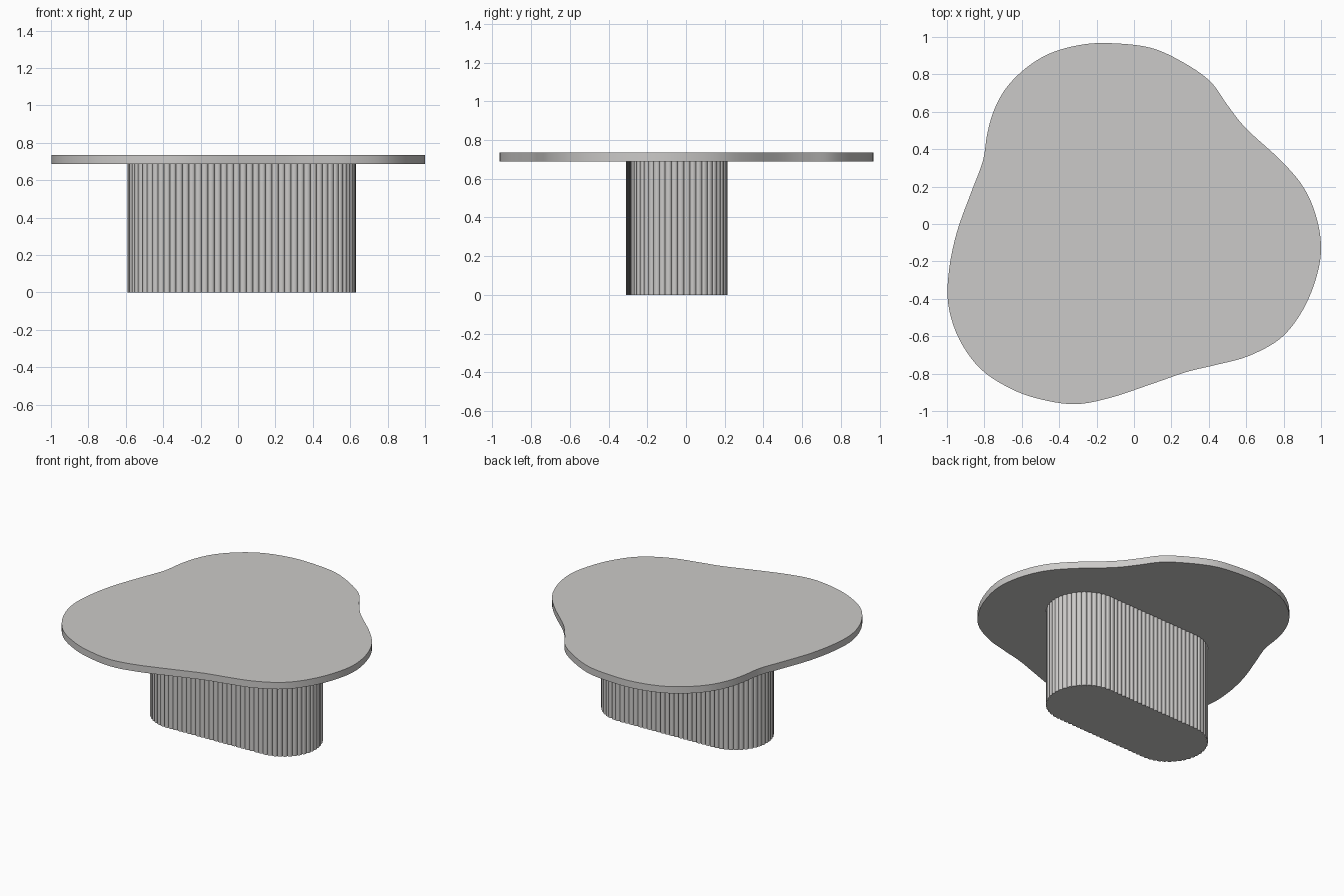
import bpy, bmesh, math
from mathutils import Vector

if "Cube" in bpy.data.objects:
    bpy.data.objects.remove(bpy.data.objects["Cube"])

stone = bpy.data.materials.new("warm light grey")
stone.diffuse_color = (0.60, 0.59, 0.58, 1)
stone.use_nodes = True
stone.node_tree.nodes["Principled BSDF"].inputs["Base Color"].default_value = stone.diffuse_color


def prism(name, outline, z0, z1, angle):
    """Extrude a closed 2D outline between two heights."""
    bm = bmesh.new()
    low = [bm.verts.new((p[0], p[1], z0)) for p in outline]
    high = [bm.verts.new((p[0], p[1], z1)) for p in outline]
    n = len(outline)
    for i in range(n):
        j = (i + 1) % n
        bm.faces.new((low[i], low[j], high[j], high[i]))
    bm.faces.new(high)
    bm.faces.new(low[::-1])
    bmesh.ops.recalc_face_normals(bm, faces=bm.faces[:])
    mesh = bpy.data.meshes.new(name)
    bm.to_mesh(mesh)
    bm.free()
    mesh.materials.append(stone)
    ob = bpy.data.objects.new(name, mesh)
    bpy.context.collection.objects.link(ob)
    bpy.ops.object.select_all(action='DESELECT')
    ob.select_set(True)
    bpy.context.view_layer.objects.active = ob
    bpy.ops.object.shade_smooth_by_angle(angle=math.radians(angle))
    return ob


def smooth_loop(pts, steps):
    """Closed Catmull-Rom curve through the points."""
    pts = [Vector(p) for p in pts]
    n, out = len(pts), []
    for i in range(n):
        a, b, c, d = (pts[(i + k) % n] for k in (-1, 0, 1, 2))
        for s in range(steps):
            t = s / steps
            out.append(0.5 * (2 * b + (c - a) * t + (2 * a - 5 * b + 4 * c - d) * t * t
                              + (3 * b - a - 3 * c + d) * t ** 3))
    return out


# Organic three-lobed table top (clockwise control points)
lobes = [(-.13, .967), (.09, .942), (.27, .86), (.41, .76), (.50, .635), (.60, .51),
         (.79, .335), (.91, .19), (.977, .03), (1.0, -.135), (.972, -.295), (.90, -.465),
         (.785, -.61), (.615, -.705), (.44, -.753), (.285, -.79), (.096, -.855),
         (-.13, -.93), (-.315, -.963), (-.50, -.937), (-.66, -.88), (-.82, -.775),
         (-.935, -.615), (-.993, -.43), (-.988, -.24), (-.945, -.037), (-.868, .176),
         (-.808, .337), (-.785, .48), (-.75, .605), (-.685, .725), (-.58, .832),
         (-.45, .912), (-.29, .957)]
prism("table_top", smooth_loop(lobes[::-1], 5), 0.688, 0.736, 40)

# Fluted pedestal: slightly turned stadium with rounded ribs
HALF, R, RIBS, PER, DEPTH = 0.36, 0.25, 88, 8, 0.011
TURN, CX, CY = math.radians(2), 0.02, -0.047


def stadium(s):
    """Point and outward normal at distance s along the stadium."""
    straight, arc = 2 * HALF, math.pi * R
    flip = 1
    if s >= straight + arc:
        s -= straight + arc
        flip = -1
    if s < straight:
        p, n = Vector((-HALF + s, -R)), Vector((0, -1))
    else:
        a = -math.pi / 2 + (s - straight) / R
        n = Vector((math.cos(a), math.sin(a)))
        p = Vector((HALF, 0)) + R * n
    return p * flip, n * flip


total = 4 * HALF + 2 * math.pi * R
outline = []
for i in range(RIBS * PER):
    p, n = stadium(total * i / (RIBS * PER))
    u = 2 * (i % PER) / PER - 1
    q = p - n * DEPTH * (1 - math.sqrt(max(0, 1 - u * u)))
    outline.append((CX + q.x * math.cos(TURN) - q.y * math.sin(TURN),
                    CY + q.x * math.sin(TURN) + q.y * math.cos(TURN)))
prism("fluted_pedestal", outline, 0, 0.69, 50)
